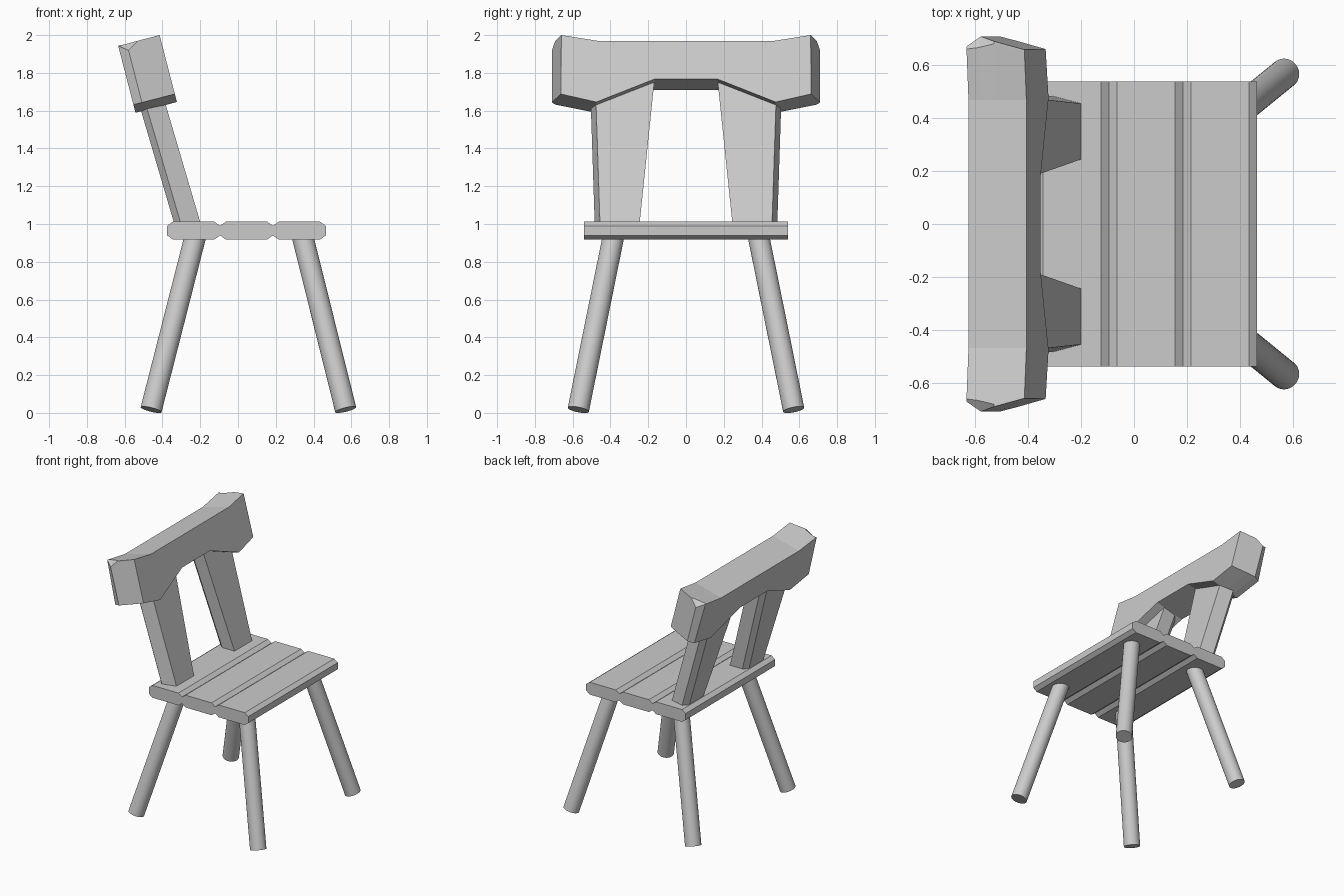
import bpy, bmesh
from mathutils import Vector

if "Cube" in bpy.data.objects:
    bpy.data.objects.remove(bpy.data.objects["Cube"])


def make_object(name, rings, smooth=False):
    """Skin a stack of equal-length point rings and cap both ends."""
    bm = bmesh.new()
    vs = [[bm.verts.new(p) for p in ring] for ring in rings]
    n = len(vs[0])
    for a, b in zip(vs, vs[1:]):
        for i in range(n):
            j = (i + 1) % n
            bm.faces.new((a[i], a[j], b[j], b[i]))
    bm.faces.new(vs[0])
    bm.faces.new(vs[-1])
    bmesh.ops.recalc_face_normals(bm, faces=bm.faces)
    me = bpy.data.meshes.new(name)
    bm.to_mesh(me)
    bm.free()
    ob = bpy.data.objects.new(name, me)
    bpy.context.collection.objects.link(ob)
    return ob


# Seat: three chamfered planks joined at V grooves, extruded along y
x0, x1, x2, x3 = -0.375, -0.095, 0.185, 0.465
c, top, bot = 0.03, 1.012, 0.918
upper = [(x0, top - 0.022)]
for a, b in ((x0, x1), (x1, x2), (x2, x3)):
    upper += [(a + c, top), (b - c, top), (b, top - 0.022)]
lower = [(x, top + bot - z) for x, z in reversed(upper)]
profile = upper + lower
make_object("seat", [[(x, y, z) for x, z in profile] for y in (-0.54, 0.54)])


# Legs: splayed round poles with square-cut ends
def leg(name, foot, head, r=0.057):
    foot, head = Vector(foot), Vector(head)
    axis = head - foot
    bpy.ops.mesh.primitive_cylinder_add(vertices=32, radius=r, depth=axis.length,
                                        location=(foot + head) / 2)
    ob = bpy.context.object
    ob.name = name
    ob.rotation_euler = axis.to_track_quat('Z', 'Y').to_euler()
    bpy.ops.object.shade_smooth_by_angle()


for side, s in (("left", 1), ("right", -1)):
    leg("front_leg_" + side, (0.57, 0.57 * s, 0.017), (0.338, 0.381 * s, 0.95))
    leg("rear_leg_" + side, (-0.46, 0.57 * s, 0.017), (-0.222, 0.381 * s, 0.95))

# Back slats: leaning tapered posts with chamfered rear edges
for side, s in (("left", 1), ("right", -1)):
    rings = []
    for z, inner, outer in ((0.99, 0.247, 0.455), (1.78, 0.165, 0.481)):
        dx = -0.294 * (z - 1.01)
        section = [(-0.20, inner), (-0.20, outer), (-0.305, outer + 0.028),
                   (-0.34, outer - 0.01), (-0.34, inner + 0.03), (-0.305, inner)]
        rings.append([(x + dx, y * s, z) for x, y in section])
    make_object("back_slat_" + side, rings)

# Top rail: arched outline swept through the thickness, with chipped ends
corner = Vector((-0.415, 0, 2.0))
down = Vector((0.25, 0, -0.968))
back = Vector((-0.966, 0, -0.25))
# depth, end y, drop at the end corner, y of the shoulder, bottom end y
layers = [(0.0, 0.66, 0.0, 0.652, 0.662), (0.12, 0.692, 0.0, 0.682, 0.695),
          (0.18, 0.71, 0.037, 0.668, 0.71), (0.227, 0.672, 0.0, 0.662, 0.69)]
rings = []
for u, ye, drop, ys, yb in layers:
    half = [(0.47, 0.031), (ys, 0.001), (ye, drop), (yb, 0.322),
            (0.475, 0.366), (0.168, 0.241)]
    outline = half + [(-y, v) for y, v in reversed(half)]
    rings.append([corner + down * v + back * u + Vector((0, y, 0))
                  for y, v in outline])
make_object("top_rail", rings)
